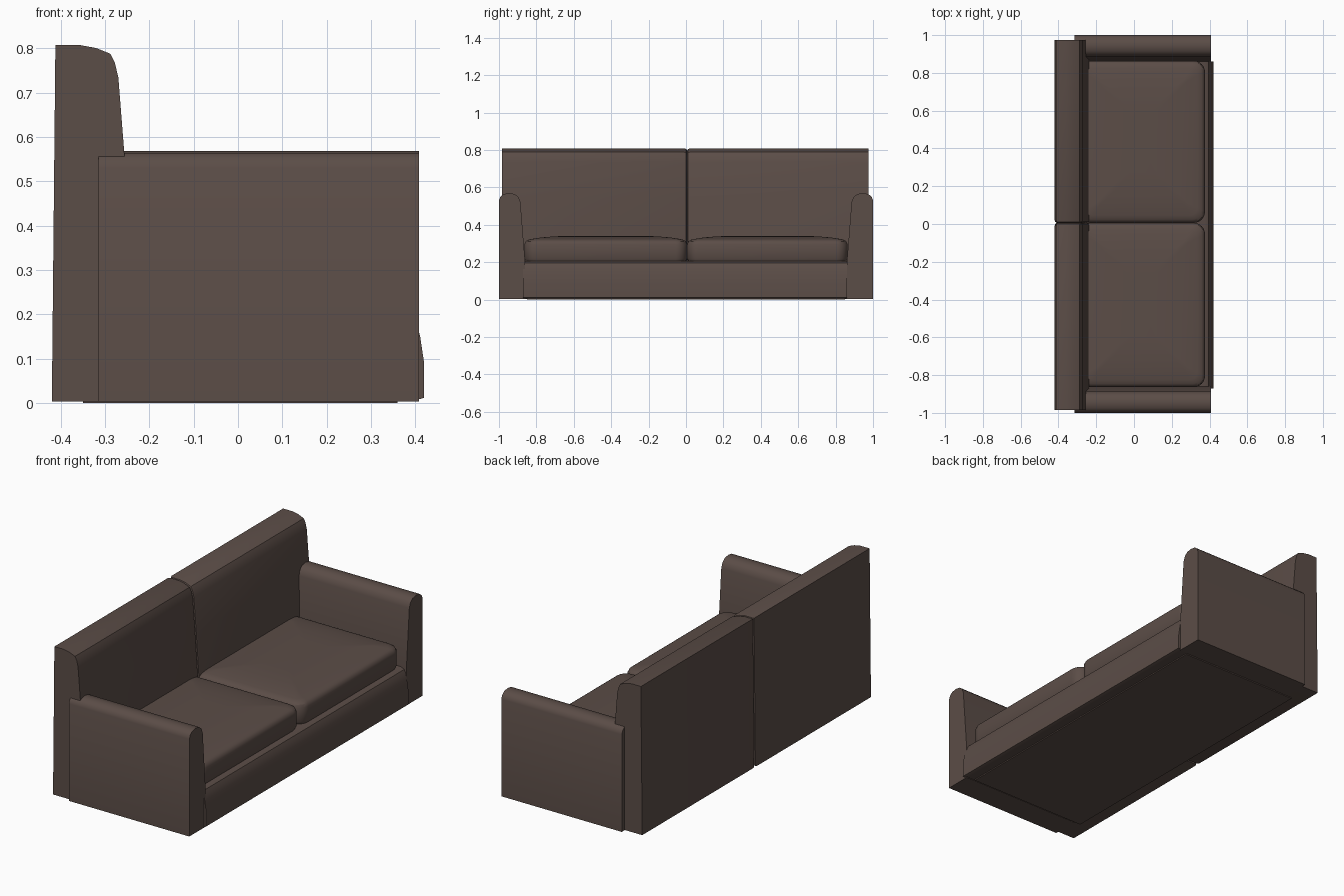
import bpy, bmesh, math

if "Cube" in bpy.data.objects:
    bpy.data.objects.remove(bpy.data.objects["Cube"])

mat = bpy.data.materials.new("brown fabric")
mat.diffuse_color = (0.105, 0.074, 0.063, 1)
mat.use_nodes = True
mat.node_tree.nodes["Principled BSDF"].inputs["Base Color"].default_value = mat.diffuse_color


def loft(name, rings):
    """Skin a list of equal-length closed rings and cap both ends."""
    bm = bmesh.new()
    vr = [[bm.verts.new(p) for p in r] for r in rings]
    n = len(vr[0])
    for a, b in zip(vr, vr[1:]):
        for i in range(n):
            j = (i + 1) % n
            bm.faces.new((a[i], a[j], b[j], b[i]))
    bm.faces.new(vr[0][::-1])
    bm.faces.new(vr[-1])
    bmesh.ops.recalc_face_normals(bm, faces=bm.faces)
    me = bpy.data.meshes.new(name)
    bm.to_mesh(me)
    bm.free()
    ob = bpy.data.objects.new(name, me)
    bpy.context.collection.objects.link(ob)
    me.materials.append(mat)
    bpy.ops.object.select_all(action='DESELECT')
    ob.select_set(True)
    bpy.context.view_layer.objects.active = ob
    bpy.ops.object.shade_smooth_by_angle(angle=math.radians(32))
    return ob


# Arms: rounded top, inner side sloping outwards
arm = [(1, .003), (1, .53), (.992, .55), (.975, .564), (.945, .569), (.915, .564),
       (.895, .547), (.885, .52), (.86, .2), (.857, .003)]
for side, label in ((-1, "left"), (1, "right")):
    loft(label + "_arm", [[(x, side * y, z) for y, z in arm] for x in (-.315, .408)])

# Back rest: two halves with softened edges along the middle seam
back = [(-.42, .004), (-.412, .808), (-.358, .808), (-.32, .801), (-.288, .788),
        (-.278, .768), (-.27, .735), (-.255, .545), (-.238, .3), (-.234, .004)]
SEAM = .006


def back_ring(y, inset):
    cx, cz = -.335, .405
    return [(cx + (x - cx) * (1 - inset / .085), y, cz + (z - cz) * (1 - inset / .4))
            for x, z in back]


for end, s, label in ((-.985, -1, "left"), (.975, 1, "right")):
    loft(label + "_back", [back_ring(end, 0), back_ring(SEAM + s * .014, 0),
                           back_ring(SEAM + s * .005, .003), back_ring(SEAM, .011)])

# Base with slightly bulging front rail
base = [(-.3, .006), (-.3, .2), (.375, .205), (.395, .195), (.405, .175), (.411, .15),
        (.42, .09), (.42, .012), (.4, .006)]
loft("base", [[(x, y, z) for x, z in base] for y in (-.872, .86)])

# Underside panel
loft("underside_panel", [[(-.35, -.85, z), (.36, -.85, z), (.36, .85, z), (-.35, .85, z)]
                         for z in (0, .02)])


# Seat cushions: rounded plan, soft edges and crowned top
def rounded_rect(x0, x1, y0, y1, r, inset, z):
    x0, x1, y0, y1 = x0 + inset, x1 - inset, y0 + inset, y1 - inset
    r = max(r - inset * .5, .015)
    pts = []
    for cx, cy, a0 in ((x1 - r, y1 - r, 0), (x0 + r, y1 - r, 90),
                       (x0 + r, y0 + r, 180), (x1 - r, y0 + r, 270)):
        for k in range(7):
            a = math.radians(a0 + 15 * k)
            pts.append((cx + r * math.cos(a), cy + r * math.sin(a), z))
    return pts


section = [(.02, .2), (.007, .205), (0, .22), (0, .295), (.006, .31), (.018, .319),
           (.04, .324), (.09, .332), (.15, .337), (.21, .34), (.26, .341)]
for y0, y1, label in ((-.864, SEAM, "left"), (SEAM, .864, "right")):
    loft(label + "_seat_cushion",
         [rounded_rect(-.29, .376, y0, y1, .06, i, z) for i, z in section])
